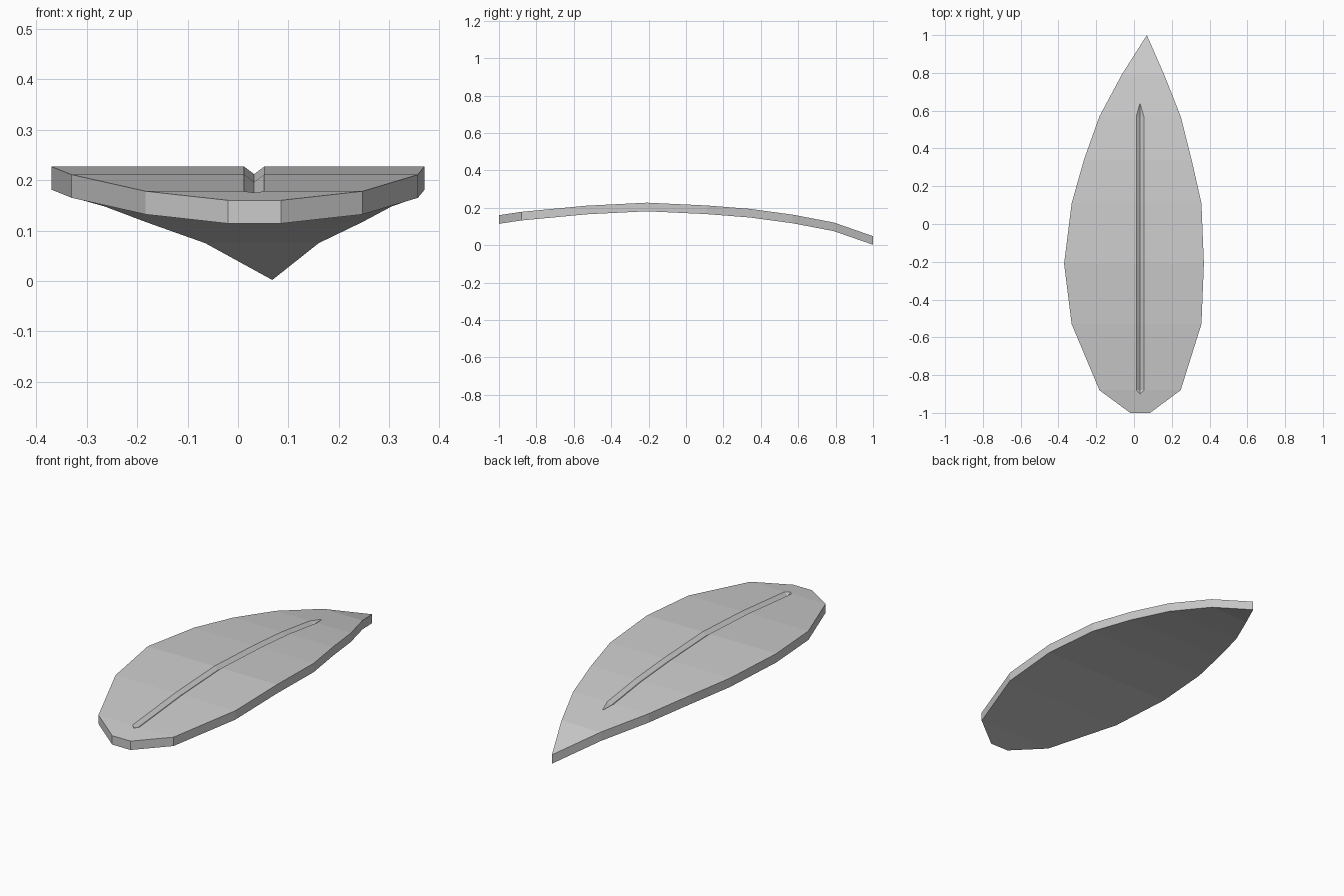
import bpy, bmesh

cube = bpy.data.objects.get("Cube")
if cube:
    bpy.data.objects.remove(cube, do_unlink=True)

# Stations along the leaf: y, left edge x, right edge x, top z
STATIONS = [
    (-1.0, -0.02, 0.085, 0.16), (-0.88, -0.183, 0.247, 0.178),
    (-0.53, -0.33, 0.357, 0.211), (-0.21, -0.37, 0.37, 0.227),
    (0.11, -0.33, 0.357, 0.212), (0.34, -0.265, 0.305, 0.194),
    (0.57, -0.183, 0.247, 0.163), (0.79, -0.065, 0.16, 0.121),
    (1.0, 0.068, 0.068, 0.048),
]
THICK = 0.046
RIB_X, RIB_HALF, RIB_DEPTH = 0.032, 0.02, 0.015
RIB_START, RIB_END = -0.9, 0.64


def between(y):
    """Interpolated station at y."""
    for a, b in zip(STATIONS, STATIONS[1:]):
        if a[0] <= y <= b[0]:
            t = (y - a[0]) / (b[0] - a[0])
            return tuple(p + (q - p) * t for p, q in zip(a, b))


rows = sorted(STATIONS + [between(RIB_START), between(RIB_END)])
bm = bmesh.new()
top, bottom = [], []
for y, x0, x1, z in rows:
    inside = RIB_START + 0.001 < y < RIB_END - 0.001
    w, d = (RIB_HALF, RIB_DEPTH) if inside else (0, 0)
    mid = min(max(RIB_X, x0), x1)
    section = [(x0, z), (mid - w, z), (mid, z - d), (mid + w, z), (x1, z)]
    top.append([bm.verts.new((x, y, h)) for x, h in section])
    bottom.append([bm.verts.new((x, y, z - THICK)) for x in (x0, x1)])

# Upper surface with the V-shaped midrib groove, underside and rim
for t0, t1, b0, b1 in zip(top, top[1:], bottom, bottom[1:]):
    for i in range(4):
        bm.faces.new((t0[i], t0[i + 1], t1[i + 1], t1[i]))
    bm.faces.new((b0[0], b1[0], b1[1], b0[1]))
    bm.faces.new((t0[0], t1[0], b1[0], b0[0]))
    bm.faces.new((t1[4], t0[4], b0[1], b1[1]))
# Blunt front end
bm.faces.new(bottom[0] + top[0][::-1])
bmesh.ops.remove_doubles(bm, verts=bm.verts, dist=0.0005)
bmesh.ops.recalc_face_normals(bm, faces=bm.faces)

mesh = bpy.data.meshes.new("leaf_blade")
bm.to_mesh(mesh)
bm.free()
leaf = bpy.data.objects.new("leaf_blade", mesh)
bpy.context.collection.objects.link(leaf)

# Plain grey
grey = bpy.data.materials.new("light_grey")
grey.use_nodes = True
colour = (0.6, 0.6, 0.6, 1)
grey.diffuse_color = colour
grey.node_tree.nodes["Principled BSDF"].inputs["Base Color"].default_value = colour
mesh.materials.append(grey)
